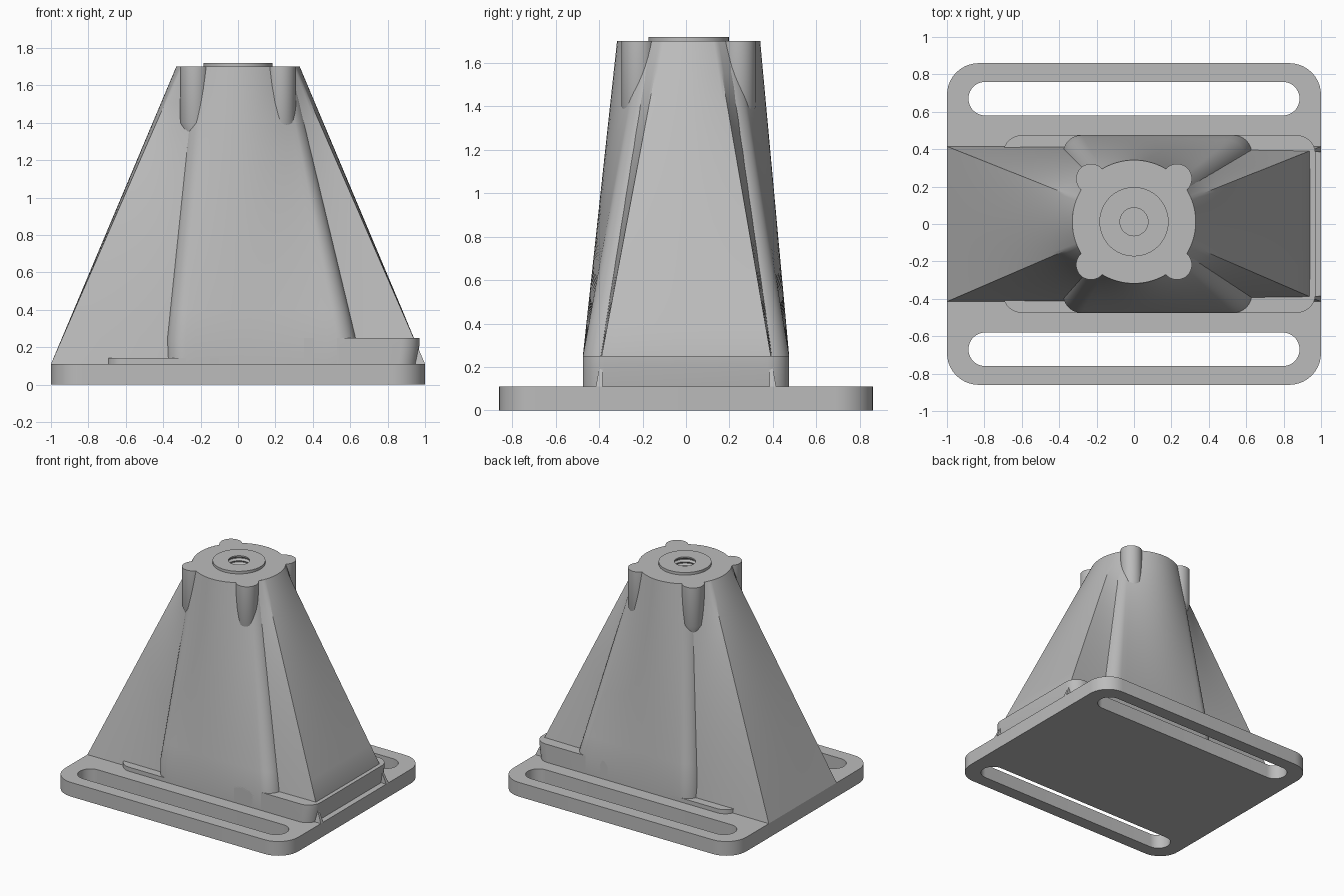
import bpy, bmesh, math
from mathutils import Vector

cube = bpy.data.objects.get("Cube")
if cube:
    bpy.data.objects.remove(cube, do_unlink=True)

GREY = (0.5, 0.5, 0.5, 1)
mat = bpy.data.materials.new("plain_grey")
mat.use_nodes = True
mat.diffuse_color = GREY
mat.node_tree.nodes["Principled BSDF"].inputs["Base Color"].default_value = GREY

PLATE_Z, STEP_Z, TOP_Z = 0.11, 0.25, 1.7
TOP_R, TOP_Y = 0.33, 0.012


def finish(obj, angle=30):
    obj.data.materials.clear()
    obj.data.materials.append(mat)
    bpy.ops.object.select_all(action="DESELECT")
    obj.select_set(True)
    bpy.context.view_layer.objects.active = obj
    bpy.ops.object.shade_smooth_by_angle(angle=math.radians(angle))
    return obj


def add_mesh(name, bm, angle=30):
    bmesh.ops.recalc_face_normals(bm, faces=bm.faces)
    mesh = bpy.data.meshes.new(name)
    bm.to_mesh(mesh)
    bm.free()
    obj = bpy.data.objects.new(name, mesh)
    bpy.context.collection.objects.link(obj)
    return finish(obj, angle)


def rounded_rect(x0, x1, y0, y1, r, div=1, seg=10):
    """Counter-clockwise outline with corner arcs and divided straight edges."""
    corners = [(x1 - r, y1 - r), (x0 + r, y1 - r), (x0 + r, y0 + r), (x1 - r, y0 + r)]
    pts = []
    for k, (cx, cy) in enumerate(corners):
        steps = seg if r else 0
        for i in range(steps + 1):
            a = math.pi / 2 * (k + i / max(steps, 1))
            pts.append(Vector((cx + r * math.cos(a), cy + r * math.sin(a))))
        nx, ny = corners[(k + 1) % 4]
        a = math.pi / 2 * (k + 1)
        end = Vector((nx + r * math.cos(a), ny + r * math.sin(a)))
        start = pts[-1].copy()
        pts += [start.lerp(end, i / div) for i in range(1, div)]
    return pts


def skin(name, rings, cap_bottom=False, cap_top=False, angle=30):
    """Join rings of (points, z) by quads."""
    bm = bmesh.new()
    loops = [[bm.verts.new((p.x, p.y, z)) for p in pts] for pts, z in rings]
    n = len(loops[0])
    for a, b in zip(loops, loops[1:]):
        for i in range(n):
            j = (i + 1) % n
            bm.faces.new((a[i], a[j], b[j], b[i]))
    if cap_bottom:
        bm.faces.new(loops[0][::-1])
    if cap_top:
        bm.faces.new(loops[-1])
    return add_mesh(name, bm, angle)


def to_circle(pts, t):
    """Blend an outline towards the top circle, matching points by angle."""
    out = []
    for p in pts:
        a = math.atan2(p.y, p.x)
        out.append(p.lerp(Vector((TOP_R * math.cos(a), TOP_Y + TOP_R * math.sin(a))), t))
    return out


def lathe(name, profile, centre, seg=64):
    bm = bmesh.new()
    verts = [bm.verts.new((r, 0, z)) for r, z in profile]
    edges = [bm.edges.new(e) for e in zip(verts, verts[1:])]
    bmesh.ops.spin(bm, geom=verts + edges, cent=(0, 0, 0), axis=(0, 0, 1),
                   angle=math.tau, steps=seg, use_duplicate=False)
    bmesh.ops.remove_doubles(bm, verts=bm.verts, dist=1e-5)
    bmesh.ops.translate(bm, verts=bm.verts, vec=(*centre, 0))
    return add_mesh(name, bm)


# Base plate with two long slots
curve = bpy.data.curves.new("base_plate", "CURVE")
curve.dimensions = "2D"
curve.fill_mode = "BOTH"
curve.extrude = PLATE_Z / 2
outlines = [rounded_rect(-1, 1, -0.86, 0.86, 0.17)]
outlines += [rounded_rect(-0.885, 0.885, y - 0.09, y + 0.09, 0.0899) for y in (-0.67, 0.67)]
for pts in outlines:
    spline = curve.splines.new("POLY")
    spline.points.add(len(pts) - 1)
    for point, p in zip(spline.points, pts):
        point.co = (p.x, p.y, 0, 1)
    spline.use_cyclic_u = True
plate = bpy.data.objects.new("base_plate", curve)
plate.location.z = PLATE_Z / 2
bpy.context.collection.objects.link(plate)
bpy.context.view_layer.objects.active = plate
plate.select_set(True)
bpy.ops.object.convert(target="MESH")
plate = bpy.context.view_layer.objects.active
bm = bmesh.new()
bm.from_mesh(plate.data)
bmesh.ops.remove_doubles(bm, verts=bm.verts, dist=1e-5)
bmesh.ops.recalc_face_normals(bm, faces=bm.faces)
bm.to_mesh(plate.data)
bm.free()
finish(plate)

# Main tapered body, rectangle to circle, undercut below the step on its left side
base = rounded_rect(-1, 1, -0.415, 0.415, 0, div=20)
step_t = (STEP_Z - PLATE_Z) / (TOP_Z - PLATE_Z)
rings = []
for t in [0, step_t] + [step_t + (1 - step_t) * i / 10 for i in range(1, 11)]:
    pts = to_circle(base, t)
    if t <= step_t:
        pts = [Vector((min(p.x, 0.94), p.y)) for p in pts]
    rings.append((pts, PLATE_Z + t * (TOP_Z - PLATE_Z)))
skin("tapered_body", rings)

# Small corner ribs left by the undercut
for side, label in ((1, "back"), (-1, "front")):
    bm = bmesh.new()
    tri = [(0.93, PLATE_Z), (1, PLATE_Z), (0.94, STEP_Z), (0.93, STEP_Z)]
    a = [bm.verts.new((x, side * 0.385, z)) for x, z in tri]
    b = [bm.verts.new((x, side * (0.415 if z < 0.2 else 0.39), z)) for x, z in tri]
    bm.faces.new(a)
    bm.faces.new(b)
    for i in range(4):
        j = (i + 1) % 4
        bm.faces.new((a[i], a[j], b[j], b[i]))
    add_mesh(label + "_corner_rib", bm)

# Wider inner body, rounded rectangle to circle
inner = rounded_rect(-0.38, 0.63, -0.475, 0.475, 0.1, div=16)
rings = [(inner, PLATE_Z)]
rings += [(to_circle(inner, i / 10), STEP_Z + (TOP_Z - STEP_Z) * i / 10) for i in range(11)]
skin("inner_body", rings)

# Raised step on one side and low lip on the other
skin("raised_step", [(rounded_rect(0.2, x, -0.475, 0.475, 0.1), z)
                     for x, z in ((0.955, PLATE_Z - 0.01), (0.97, 0.21), (0.97, STEP_Z))],
     cap_top=True)
lip = rounded_rect(-0.7, 0.4, -0.475, 0.475, 0.1)
skin("low_lip", [(lip, PLATE_Z - 0.01), (lip, 0.142)], cap_top=True)

# Top face with raised collar and threaded bore
profile = [(TOP_R, TOP_Z), (0.185, TOP_Z), (0.185, 1.72), (0.075, 1.72)]
for i in range(10):
    z = 1.71 - 0.03 * i
    profile += [(0.075, z), (0.09, z - 0.012), (0.09, z - 0.016), (0.075, z - 0.028)]
profile += [(0.075, 1.4), (0, 1.4)]
lathe("collar_and_bore", profile, (0, TOP_Y))

# Four screw bosses around the top
for sx in (-1, 1):
    for sy in (-1, 1):
        name = ("left" if sx > 0 else "right") + ("_back" if sy > 0 else "_front") + "_boss"
        lathe(name, [(0, TOP_Z), (0.08, TOP_Z), (0.08, 1.4), (0.04, 1.3), (0, 1.3)],
              (sx * 0.23, TOP_Y + sy * 0.23), 32)
